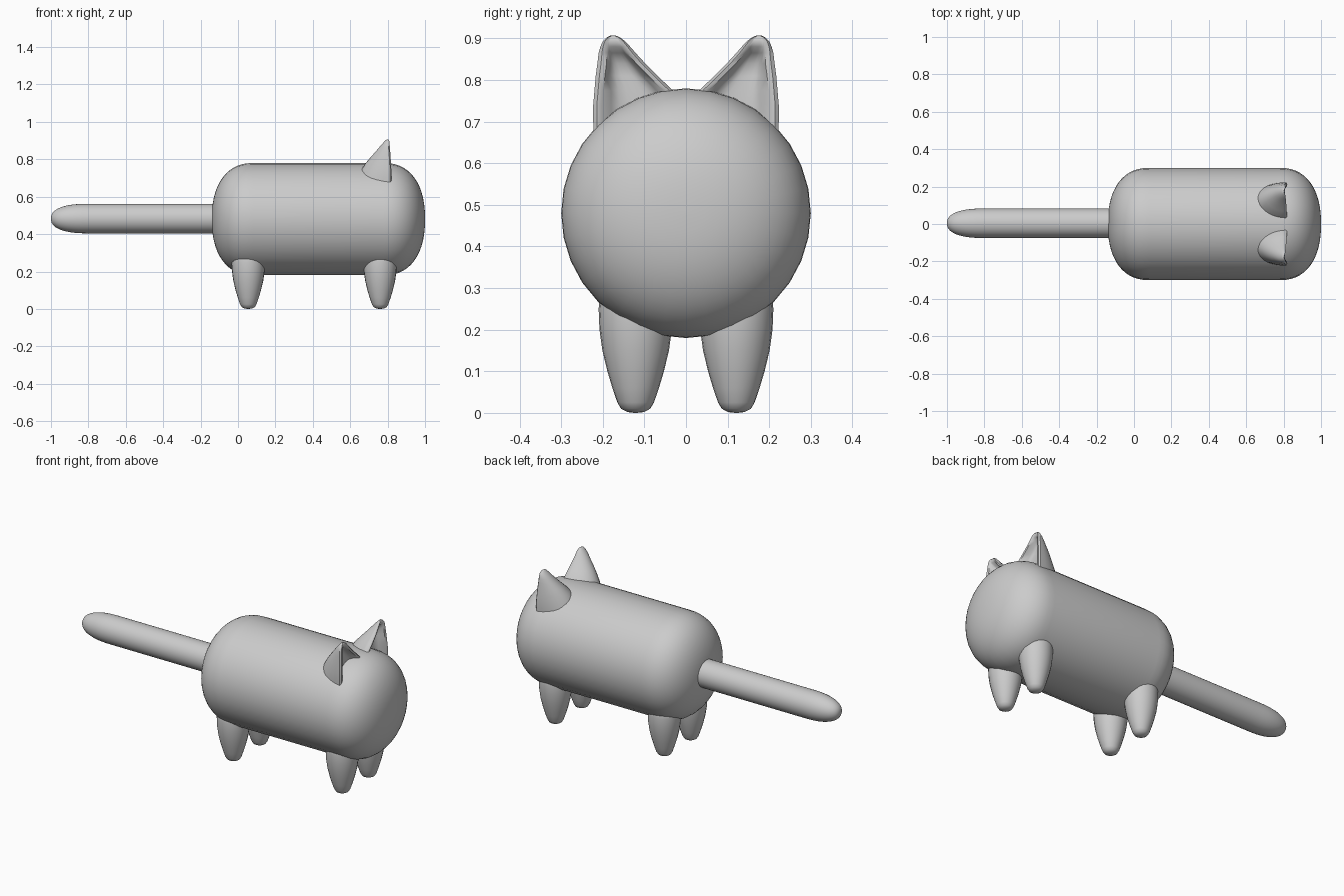
import bpy, bmesh
from math import sin, cos, pi, radians
from mathutils import Vector, Matrix

cube = bpy.data.objects.get("Cube")
if cube:
    bpy.data.objects.remove(cube, do_unlink=True)

grey = bpy.data.materials.new("plain_grey")
grey.use_nodes = True
COLOUR = (0.6, 0.6, 0.6, 1)
grey.diffuse_color = COLOUR
grey.node_tree.nodes["Principled BSDF"].inputs["Base Color"].default_value = COLOUR


def loft(name, rings, sharp=60):
    """Skin a list of equal-length point rings and cap both ends."""
    bm = bmesh.new()
    loops = [[bm.verts.new(p) for p in ring] for ring in rings]
    n = len(loops[0])
    for a, b in zip(loops, loops[1:]):
        for i in range(n):
            j = (i + 1) % n
            bm.faces.new((a[i], a[j], b[j], b[i]))
    bm.faces.new(loops[0])
    bm.faces.new(loops[-1])
    bmesh.ops.recalc_face_normals(bm, faces=bm.faces)
    mesh = bpy.data.meshes.new(name)
    bm.to_mesh(mesh)
    bm.free()
    mesh.materials.append(grey)
    obj = bpy.data.objects.new(name, mesh)
    bpy.context.collection.objects.link(obj)
    bpy.ops.object.select_all(action="DESELECT")
    obj.select_set(True)
    bpy.context.view_layer.objects.active = obj
    bpy.ops.object.shade_smooth_by_angle(angle=radians(sharp))
    return obj


def lathe(name, profile, centre, axis, sides=32):
    """Turn (distance, radius) pairs around the x or z axis."""
    turn = Matrix.Rotation(pi / 2, 3, "Y") if axis == "x" else Matrix.Identity(3)
    rings = []
    for d, r in profile:
        angles = [2 * pi * i / sides for i in range(sides)]
        rings.append([Vector(centre) + turn @ Vector((r * cos(a), r * sin(a), d)) for a in angles])
    return loft(name, rings)


def round_end(tip, length, radius, power, steps=14):
    """Superellipse end from its tip; a negative length runs towards -axis."""
    pts = []
    for i in range(steps + 1):
        a = max(pi / 2 * i / steps, 0.01)
        pts.append((tip + length * (1 - cos(a) ** (2 / power) if i < steps else 1),
                    radius * sin(a) ** (2 / power)))
    return pts


# Body and tail
body = round_end(-0.14, 0.22, 0.3, 2.3) + round_end(1.0, -0.22, 0.3, 2.3)[::-1]
lathe("body", body, (0, 0, 0.48), "x")
tail = round_end(-1.0, 0.2, 0.079, 2.4) + [(-0.05, 0.079)]
lathe("tail", tail, (0, 0.004, 0.483), "x")

# Legs
leg = [(0, 0.003), (0.002, 0.02), (0.01, 0.035), (0.025, 0.044), (0.06, 0.056), (0.1, 0.068),
       (0.15, 0.08), (0.2, 0.087), (0.25, 0.089), (0.29, 0.085), (0.33, 0.06), (0.34, 0.01)]
for end, x in (("back", 0.055), ("front", 0.76)):
    for side, y in (("left", 0.121), ("right", -0.121)):
        lathe(f"{end}_{side}_leg", leg, (x, y, 0), "z", 24)

# Ears: rows of height, inner edge, outer edge, back, front
EAR = [(0.64, 0.0, 0.22, 0.61, 0.82), (0.7, 0.005, 0.223, 0.637, 0.82),
       (0.74, 0.012, 0.223, 0.657, 0.82), (0.775, 0.032, 0.22, 0.679, 0.818),
       (0.81, 0.068, 0.217, 0.708, 0.816), (0.84, 0.098, 0.213, 0.735, 0.814),
       (0.865, 0.121, 0.21, 0.756, 0.812), (0.88, 0.134, 0.206, 0.769, 0.811),
       (0.893, 0.146, 0.2, 0.781, 0.81), (0.902, 0.158, 0.191, 0.79, 0.807),
       (0.907, 0.169, 0.181, 0.796, 0.802)]


def ear_ring(z, inner, outer, back, front, side):
    mid, half = (inner + outer) / 2, (outer - inner) / 2
    lip = 0.007
    ring = []
    # rounded back
    for i in range(17):
        a = pi * i / 16
        ring.append((front - lip - (front - lip - back) * sin(a), mid + half * cos(a)))
    # rolled rim and hollow front
    hollow = max(0.0, min(1.0, (0.885 - z) / 0.03))
    rim = min(0.022, half * 0.45)
    ring.append((front, mid - half + rim * 0.4))
    for i in range(9):
        t = -1 + i / 4
        depth = hollow * min(0.045, half * 0.8) * (1 - t ** 4)
        ring.append((front - depth - 0.003, mid + (half - rim) * t))
    ring.append((front, mid + half - rim * 0.4))
    return [(x, y * side, z) for x, y in ring]


for name, side in (("left", 1), ("right", -1)):
    loft(f"{name}_ear", [ear_ring(*row, side) for row in EAR], 50)
